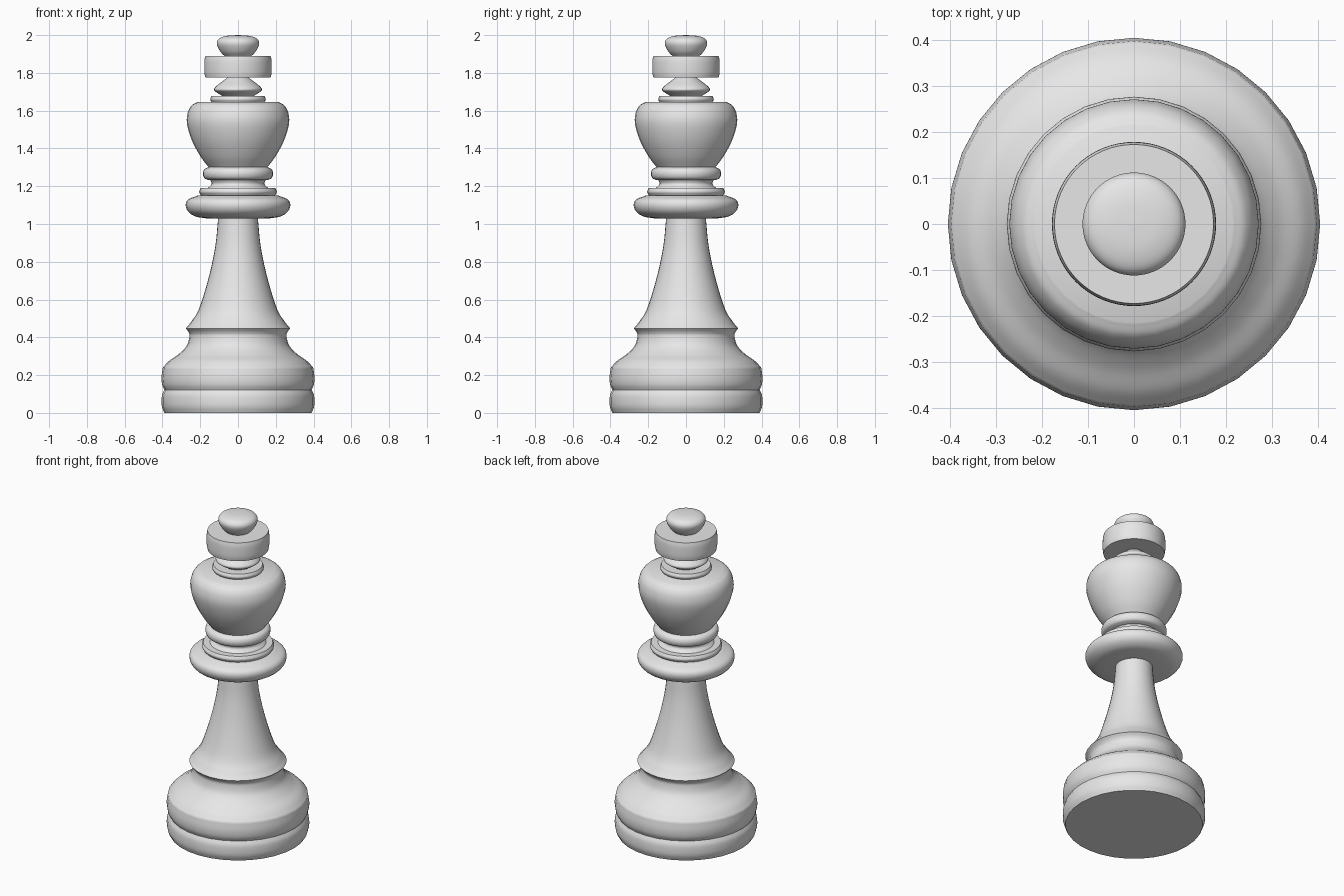
import bpy, bmesh, math
from mathutils import Vector

cube = bpy.data.objects.get("Cube")
if cube:
    bpy.data.objects.remove(cube)

GREY = (0.8, 0.8, 0.8, 1.0)
grey = bpy.data.materials.new("plain grey")
grey.use_nodes = True
grey.diffuse_color = GREY
grey.node_tree.nodes["Principled BSDF"].inputs["Base Color"].default_value = GREY


def smooth_run(points, steps=6):
    """Pass a rounded curve through (radius, height) points."""
    if len(points) < 3:
        return list(points)
    p = [Vector(q) for q in points]
    p = [2 * p[0] - p[1]] + p + [2 * p[-1] - p[-2]]
    out = []
    for a, b, c, d in zip(p, p[1:], p[2:], p[3:]):
        for i in range(steps):
            t = i / steps
            out.append(0.5 * (2 * b + (c - a) * t + (2 * a - 5 * b + 4 * c - d) * t ** 2
                              + (3 * b - a - 3 * c + d) * t ** 3))
    return out + [p[-2]]


def turn(name, runs, sides=32):
    """Lathe a closed part; runs meet at sharp corners."""
    outline = [(0, runs[0][0][1])]
    for run in runs:
        outline += [(max(r, 0), z) for r, z in smooth_run(run)]
    outline.append((0, runs[-1][-1][1]))
    bm = bmesh.new()
    verts = [bm.verts.new((0, r, z)) for r, z in outline]
    edges = [bm.edges.new(pair) for pair in zip(verts, verts[1:])]
    bmesh.ops.spin(bm, geom=verts + edges, cent=(0, 0, 0), axis=(0, 0, 1),
                   angle=math.tau, steps=sides)
    bmesh.ops.remove_doubles(bm, verts=bm.verts, dist=0.0003)
    bmesh.ops.recalc_face_normals(bm, faces=bm.faces)
    mesh = bpy.data.meshes.new(name)
    bm.to_mesh(mesh)
    bm.free()
    mesh.materials.append(grey)
    obj = bpy.data.objects.new(name, mesh)
    bpy.context.collection.objects.link(obj)
    bpy.ops.object.select_all(action='DESELECT')
    obj.select_set(True)
    bpy.context.view_layer.objects.active = obj
    bpy.ops.object.shade_smooth_by_angle(angle=math.radians(35))


# Foot and stepped base
turn("foot", [[(.39, 0), (.402, .03), (.405, .06), (.402, .095), (.39, .122)]])
turn("base", [[(.39, .122), (.402, .15), (.405, .19), (.398, .24)],
              [(.398, .24), (.365, .275), (.315, .31), (.272, .355), (.257, .405),
               (.262, .428), (.277, .447)]])

# Flared stem
turn("stem", [[(.277, .447), (.25, .48), (.207, .55), (.157, .71), (.122, .87),
               (.108, 1.0), (.106, 1.04)]])

# Collar and neck rings
turn("collar", [[(.17, 1.03), (.225, 1.04), (.263, 1.065), (.277, 1.1),
                 (.263, 1.13), (.21, 1.152)]])
turn("collar_step", [[(.195, 1.15), (.206, 1.17), (.198, 1.19)]])
turn("neck", [[(.16, 1.19), (.14, 1.212), (.15, 1.24)]])
turn("neck_ring", [[(.155, 1.232), (.178, 1.243), (.186, 1.267), (.178, 1.29), (.155, 1.302)]])

# Rounded head
turn("head", [[(.155, 1.3), (.2, 1.36), (.245, 1.445), (.27, 1.53), (.266, 1.59),
               (.245, 1.628), (.215, 1.645)]])
turn("head_disc", [[(.14, 1.645), (.147, 1.66), (.14, 1.678)]])

# Finial
turn("finial_cone", [[(.08, 1.676), (.115, 1.698), (.127, 1.712), (.115, 1.73),
                      (.08, 1.757), (.05, 1.78)]])
turn("crown_disc", [[(.173, 1.775), (.178, 1.805), (.178, 1.86), (.173, 1.89)]], 64)
turn("top_knob", [[(.07, 1.888), (.095, 1.915), (.112, 1.955), (.1, 1.982),
                   (.06, 1.996), (0, 2.0)]], 64)
